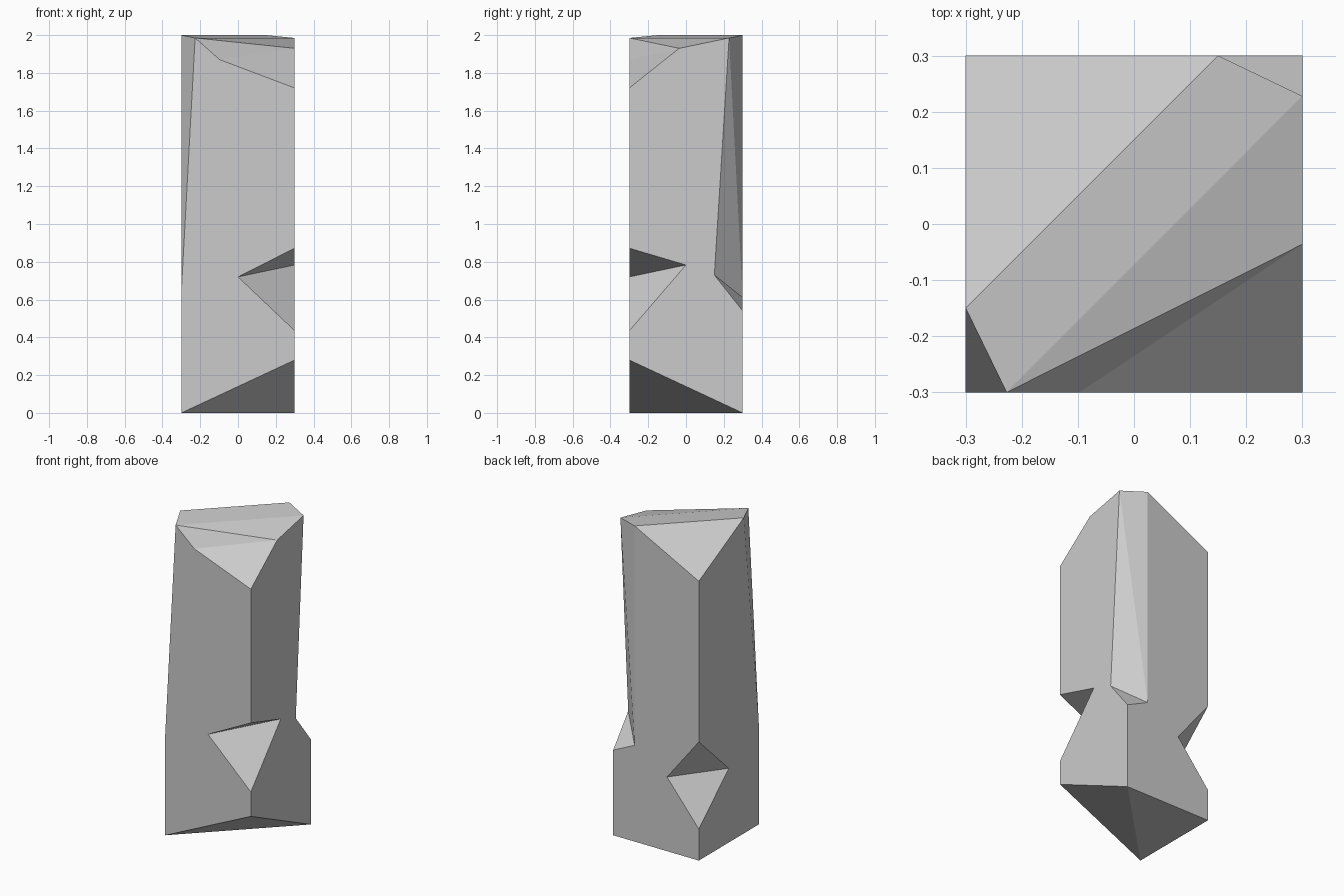
import bpy
import bmesh

if "Cube" in bpy.data.objects:
    bpy.data.objects.remove(bpy.data.objects["Cube"])

h = 0.3  # half width of the square pillar

# Named corner points of the chipped block
points = {
    # crown
    "A": (-h, -.15, 2), "B": (.15, h, 2), "C": (h, .228, 1.985), "D": (-.227, -h, 1.985),
    "E": (h, -.036, 1.93), "F": (-.097, -h, 1.87), "G": (h, -h, 1.72), "L": (-h, h, 1.77),
    # long shaved corners
    "H": (h, .15, .73), "I": (.15, h, .61), "J": (h, h, .54), "K": (-h, -h, .64),
    # base
    "M": (-h, -h, 0), "N": (h, -h, .28), "O": (-h, h, 0), "P": (h, h, 0),
    # front right notch
    "Q": (0, -h, .72), "R": (h, -h, .872), "S": (h, 0, .783), "T": (h, -h, .435),
    # back left notch
    "U": (-.077, h, .47), "V": (-h, h, .752), "W": (-h, 0, .47), "X": (-h, h, .2),
}

# Each facet is spelled by its corner names
facets = {
    "crown": ["ABL", "ADCB", "DEC", "DFE", "FGE"],
    "walls": ["MNTQRGFDK", "NPJHCEGRST", "POXUVLBIJ", "OMKALVWX"],
    "shaved_corners": ["AKD", "CHI", "CIB", "HJI"],
    "notches": ["QSR", "QTS", "UVW", "UWX"],
    "base": ["MPN", "MOP"],
}

bm = bmesh.new()
verts = {name: bm.verts.new(co) for name, co in points.items()}
for group in facets.values():
    for outline in group:
        bm.faces.new([verts[c] for c in outline])
bmesh.ops.recalc_face_normals(bm, faces=bm.faces)

# Chiselled stone pillar, flat shaded
mesh = bpy.data.meshes.new("stone_pillar")
bm.to_mesh(mesh)
bm.free()
pillar = bpy.data.objects.new("stone_pillar", mesh)
bpy.context.collection.objects.link(pillar)
